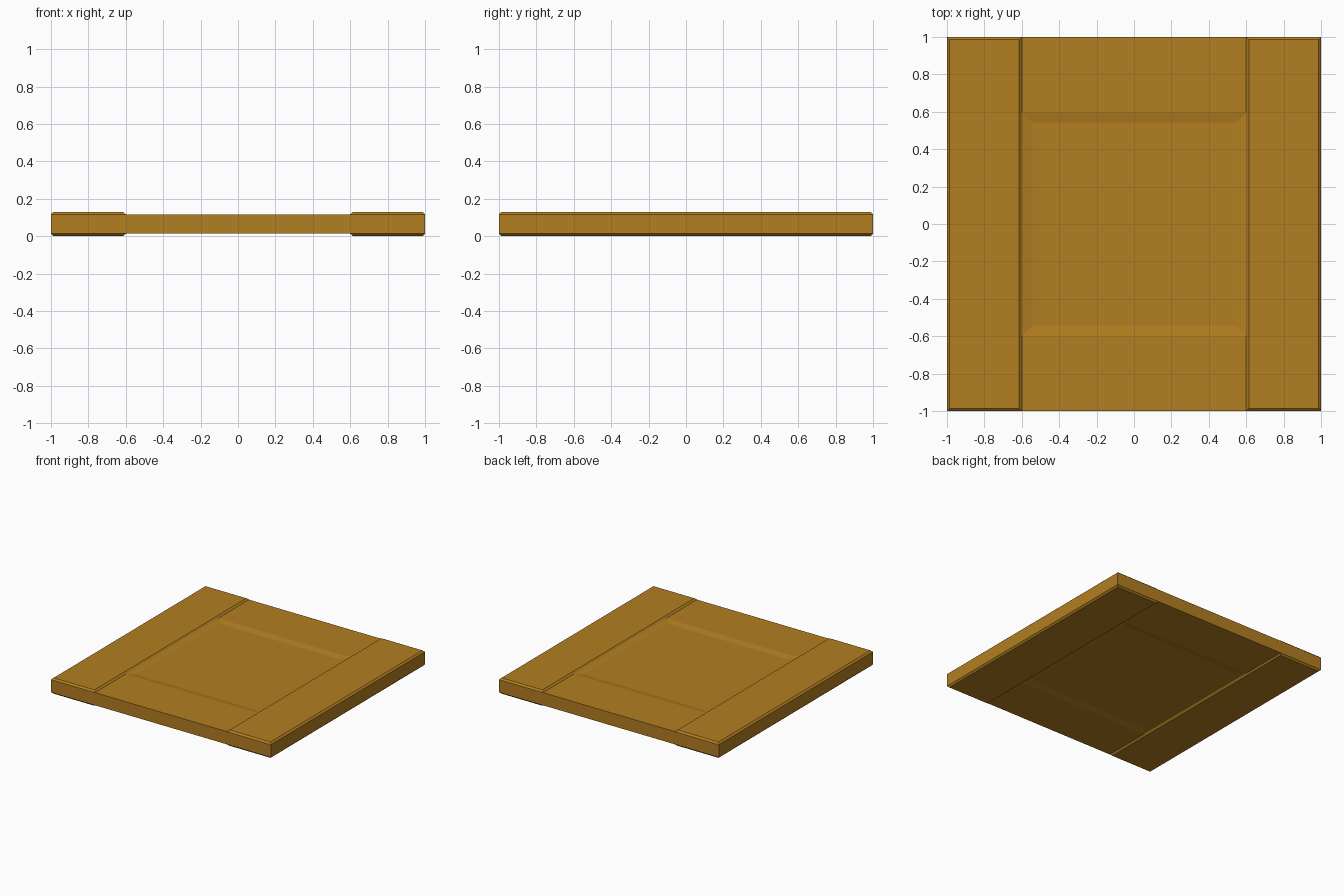
import bpy
import bmesh

if "Cube" in bpy.data.objects:
    bpy.data.objects.remove(bpy.data.objects["Cube"])

SIDE_H = 0.104   # height of the plain side walls
MID_Z = 0.065    # middle of the slab thickness

wood = bpy.data.materials.new("wood")
wood.diffuse_color = (0.45, 0.21, 0.015, 1.0)
wood.use_nodes = True
wood.node_tree.nodes["Principled BSDF"].inputs["Base Color"].default_value = wood.diffuse_color


def board(name, centre, size, margin=0.0, rise=0.0):
    """Box whose top and bottom are inset by margin and pushed out by rise."""
    bm = bmesh.new()
    bmesh.ops.create_cube(bm, size=1.0)
    bmesh.ops.scale(bm, vec=(size[0], size[1], SIDE_H), verts=bm.verts)
    bm.normal_update()
    caps = [f for f in bm.faces if abs(f.normal.z) > 0.9]
    if margin:
        bmesh.ops.inset_individual(bm, faces=caps, thickness=margin)
        for f in caps:
            push = rise if f.calc_center_median().z > 0 else -rise
            for v in f.verts:
                v.co.z += push
    bmesh.ops.recalc_face_normals(bm, faces=bm.faces)
    mesh = bpy.data.meshes.new(name)
    bm.to_mesh(mesh)
    bm.free()
    mesh.materials.append(wood)
    obj = bpy.data.objects.new(name, mesh)
    obj.location = (centre[0], centre[1], MID_Z)
    bpy.context.collection.objects.link(obj)
    return obj


# Raised, chamfered side stiles
for side, s in (("left", -1), ("right", 1)):
    board(side + "_stile", (0.8 * s, 0), (0.4, 2.0), 0.02, 0.013)

# Plain rails across the front and back
for end, s in (("front", -1), ("back", 1)):
    board(end + "_rail", (0, 0.8 * s), (1.2, 0.4))

# Shallow sunken panel, dished on both faces
board("centre_panel", (0, 0), (1.2, 1.2), 0.08, -0.01)
